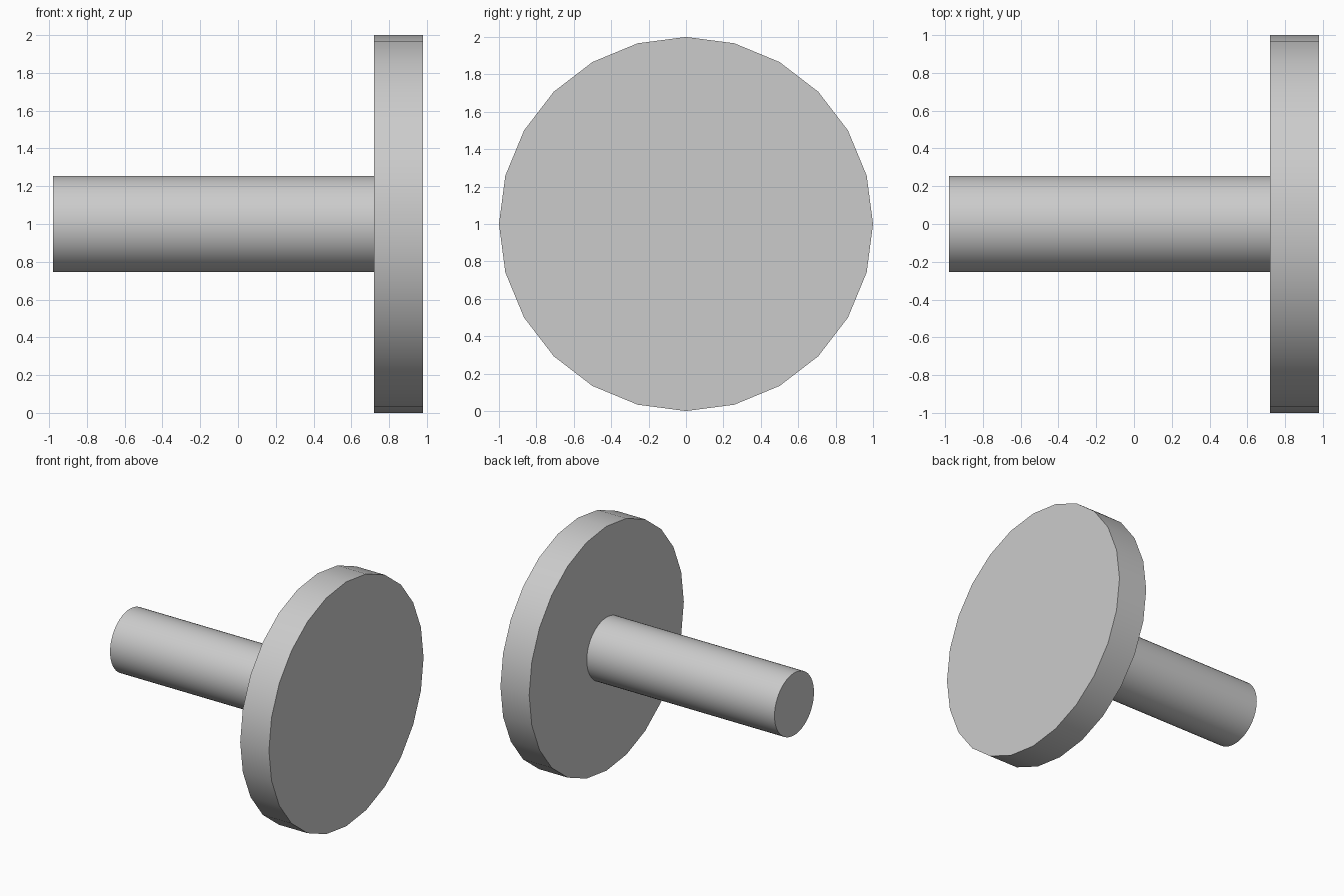
import bpy
import math

cube = bpy.data.objects.get("Cube")
if cube:
    bpy.data.objects.remove(cube, do_unlink=True)

# Plain grey metal
grey = bpy.data.materials.new("grey metal")
grey.use_nodes = True
colour = (0.6, 0.6, 0.6, 1)
grey.diffuse_color = colour
grey.node_tree.nodes["Principled BSDF"].inputs["Base Color"].default_value = colour


def cylinder_along_x(name, sides, radius, x_start, x_end):
    bpy.ops.mesh.primitive_cylinder_add(
        vertices=sides, radius=radius, depth=x_end - x_start,
        location=((x_start + x_end) / 2, 0, 1), rotation=(0, math.pi / 2, 0))
    part = bpy.context.object
    part.name = name
    part.data.materials.append(grey)
    bpy.ops.object.transform_apply(location=False, rotation=True, scale=True)
    bpy.ops.object.shade_smooth_by_angle(angle=math.radians(30))
    return part


# Shaft and the wide disc head on its left end
cylinder_along_x("shaft", 48, 0.255, -0.98, 0.72)
cylinder_along_x("disc_head", 24, 1.0, 0.72, 0.98)
